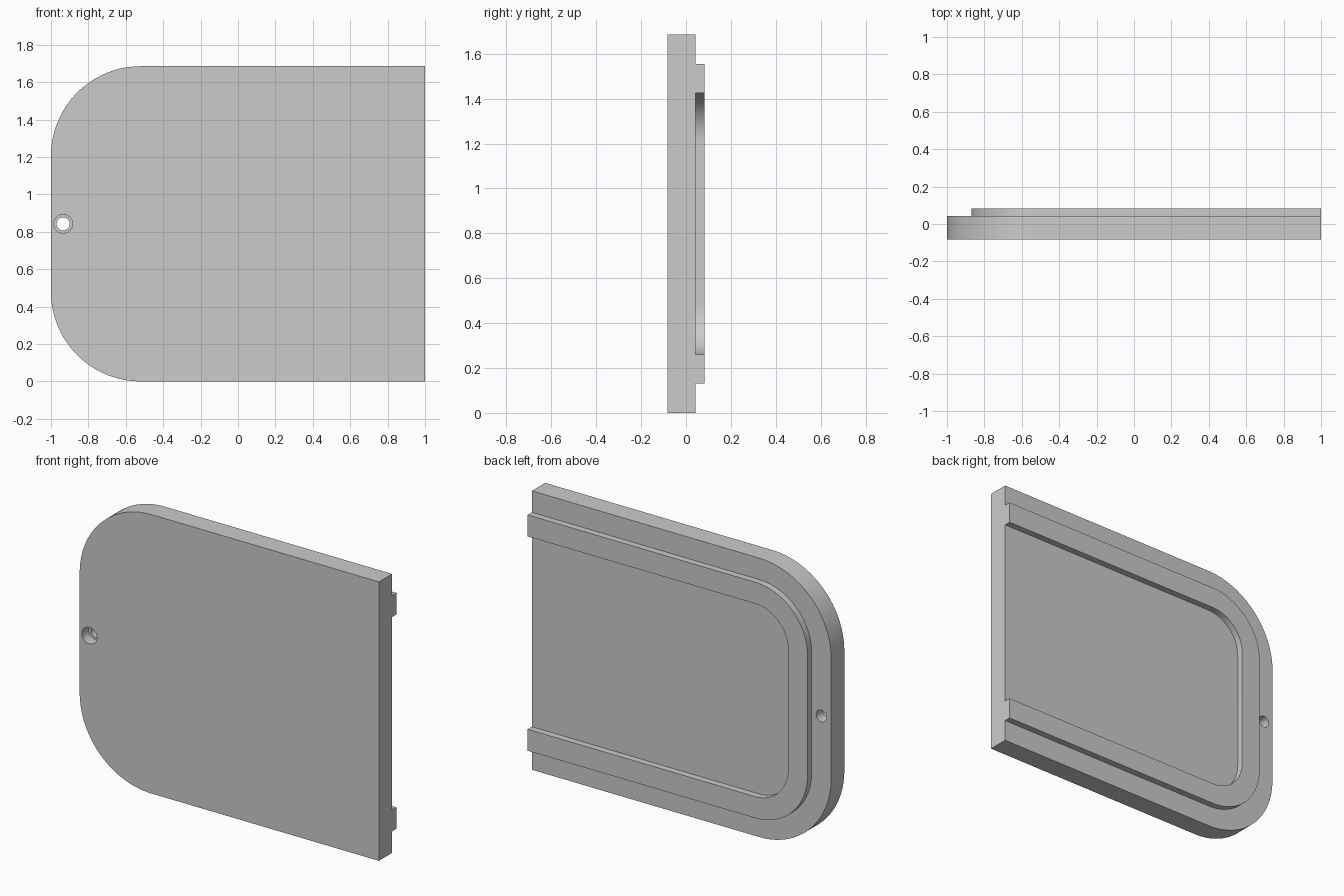
import bpy, bmesh, math

if "Cube" in bpy.data.objects:
    bpy.data.objects.remove(bpy.data.objects["Cube"])

HEIGHT = 1.685
RADIUS = 0.48            # outer corner radius of the plate
FRONT, STEP, BACK = -0.083, 0.043, 0.083

grey = bpy.data.materials.new("plain grey")
grey.use_nodes = True
grey.diffuse_color = (0.6, 0.6, 0.6, 1)
grey.node_tree.nodes["Principled BSDF"].inputs["Base Color"].default_value = grey.diffuse_color


def outline(inset, segments=32):
    """Open path from the top right end, round the left corners, to the bottom right end."""
    r = RADIUS - inset
    cx = -1 + RADIUS
    points = [(1, HEIGHT - inset)]
    for cz, start in ((HEIGHT - RADIUS, 90), (RADIUS, 180)):
        for i in range(segments + 1):
            a = math.radians(start + 90 * i / segments)
            points.append((cx + r * math.cos(a), cz + r * math.sin(a)))
    return points + [(1, inset)]


def prism(name, points, y0, y1):
    """Extrude an x-z outline from y0 to y1."""
    bm = bmesh.new()
    face = bm.faces.new([bm.verts.new((x, y0, z)) for x, z in points])
    extruded = bmesh.ops.extrude_face_region(bm, geom=[face], use_keep_orig=True)
    moved = [g for g in extruded["geom"] if isinstance(g, bmesh.types.BMVert)]
    bmesh.ops.translate(bm, verts=moved, vec=(0, y1 - y0, 0))
    bmesh.ops.recalc_face_normals(bm, faces=bm.faces)
    mesh = bpy.data.meshes.new(name)
    bm.to_mesh(mesh)
    bm.free()
    mesh.materials.append(grey)
    obj = bpy.data.objects.new(name, mesh)
    bpy.context.collection.objects.link(obj)
    return obj


def activate(obj):
    bpy.ops.object.select_all(action="DESELECT")
    obj.select_set(True)
    bpy.context.view_layer.objects.active = obj


def drill(target, radius, y0, y1):
    """Cut a round hole along y beside the left edge of the outline."""
    turn = [2 * math.pi * i / 48 for i in range(48)]
    circle = [(-0.935 + radius * math.cos(a), HEIGHT / 2 + radius * math.sin(a)) for a in turn]
    cutter = prism("hole_cutter", circle, y0, y1)
    cutter.hide_render = True
    activate(target)
    cut = target.modifiers.new("hole", "BOOLEAN")
    cut.operation, cut.solver, cut.object = "DIFFERENCE", "EXACT", cutter
    bpy.ops.object.modifier_apply(modifier=cut.name)
    bpy.data.objects.remove(cutter)


# Main plate with a counterbored screw hole
plate = prism("cover_plate", outline(0), FRONT, STEP)
drill(plate, 0.035, FRONT - 0.1, STEP + 0.1)
drill(plate, 0.05, FRONT - 0.1, -0.02)

# Raised U-shaped rim on the back, open at the straight end
rim = prism("back_rim", outline(0.13) + outline(0.26)[::-1], STEP, BACK)

for part in (plate, rim):
    activate(part)
    bpy.ops.object.shade_smooth_by_angle(angle=math.radians(30))
